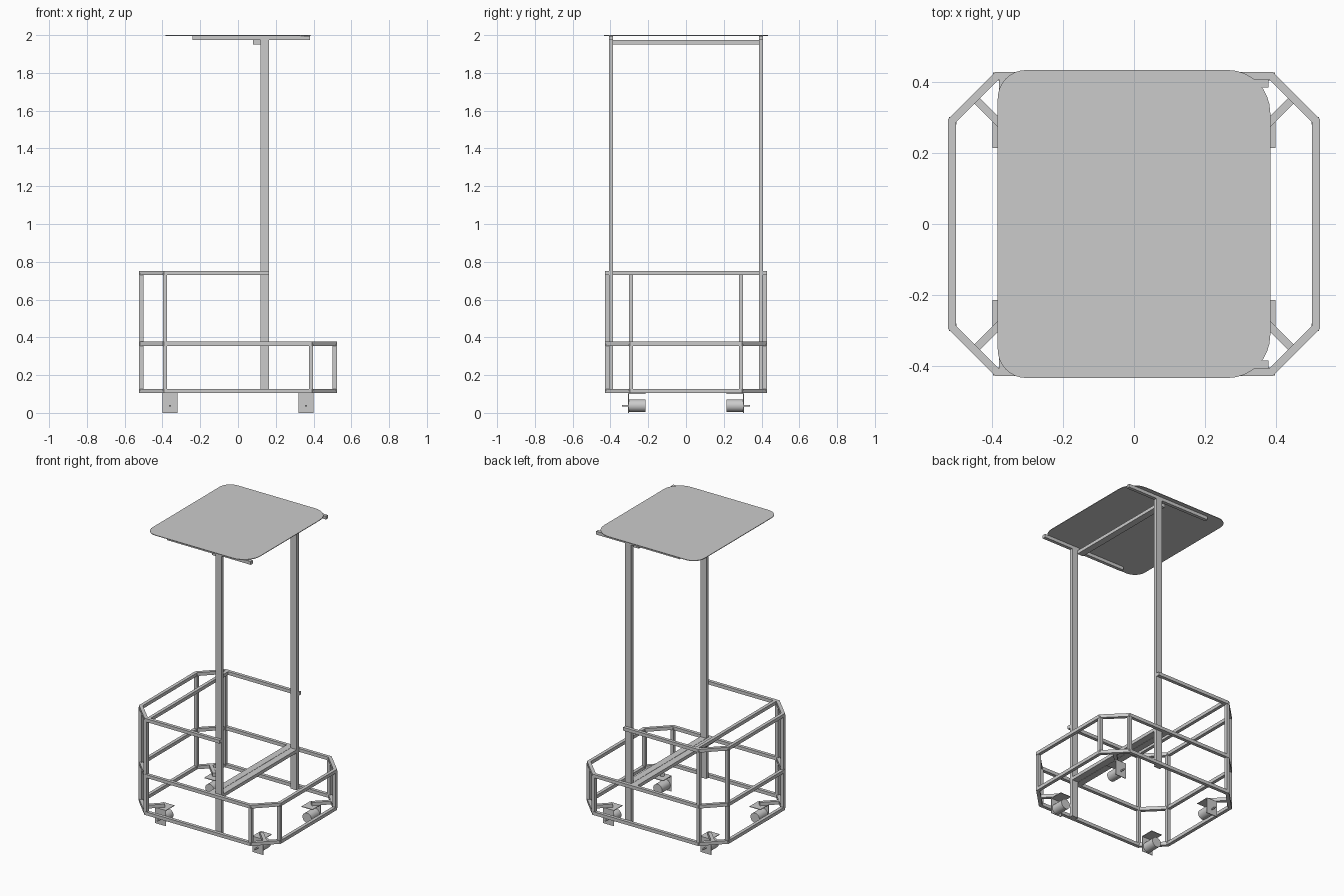
import bpy, bmesh, math
from mathutils import Vector, Matrix

cube = bpy.data.objects.get("Cube")
if cube:
    bpy.data.objects.remove(cube)

# One bare metal colour
metal = bpy.data.materials.new("light_grey_metal")
metal.use_nodes = True
GREY = (0.6, 0.6, 0.6, 1)
metal.diffuse_color = GREY
metal.node_tree.nodes["Principled BSDF"].inputs["Base Color"].default_value = GREY

T = 0.022                                # tube width
X, Y, CX, CY = 0.514, 0.419, 0.387, 0.292  # frame centre lines and chamfers
LOW, MID, TOP = 0.116, 0.366, 0.74         # rail heights
POST_X, POST_Y = 0.142, 0.397


def finish(name, bm):
    bmesh.ops.recalc_face_normals(bm, faces=bm.faces)
    mesh = bpy.data.meshes.new(name)
    bm.to_mesh(mesh)
    bm.free()
    mesh.materials.append(metal)
    obj = bpy.data.objects.new(name, mesh)
    bpy.context.collection.objects.link(obj)
    return obj


def box(name, centre, size, angle=0):
    bm = bmesh.new()
    m = Matrix.Translation(centre) @ Matrix.Rotation(angle, 4, "Z") @ Matrix.Diagonal((*size, 1))
    bmesh.ops.create_cube(bm, size=1, matrix=m)
    return finish(name, bm)


def rail(name, points, z, closed):
    """Square tube swept along a flat path with mitred corners."""
    bm = bmesh.new()
    pts = [Vector(p) for p in points]
    n = len(pts)
    sections = []
    for i, p in enumerate(pts):
        before = (p - pts[i - 1]).normalized() if closed or i else None
        after = (pts[(i + 1) % n] - p).normalized() if closed or i < n - 1 else None
        before, after = before or after, after or before
        along = (before + after).normalized()
        side = Vector((-along.y, along.x)) * (T / 2 / along.dot(after))
        sections.append([bm.verts.new((*(p + side * s), z + h * T / 2))
                         for s, h in ((-1, -1), (1, -1), (1, 1), (-1, 1))])
    for i in range(n if closed else n - 1):
        a, b = sections[i], sections[(i + 1) % n]
        for k in range(4):
            j = (k + 1) % 4
            bm.faces.new((a[k], a[j], b[j], b[k]))
    if not closed:
        bm.faces.new(sections[0])
        bm.faces.new(sections[-1])
    return finish(name, bm)


# Octagonal frame rails, the upper one open towards the low end
left_half = [(CX, -Y), (X, -CY), (X, CY), (CX, Y)]
right_half = [(-x, -y) for x, y in left_half]
for name, z in (("bottom_rail", LOW), ("middle_rail", MID)):
    rail(name, left_half + right_half, z, True)
rail("upper_rail", [(0.164, Y)] + right_half + [(0.164, -Y)], TOP, False)
box("upper_crossbar", (-0.37, 0, TOP), (T, 2 * Y, T))

# Corner uprights, tall on one end and short on the other
for sx, height, label in ((-1, TOP, "tall"), (1, MID, "short")):
    for sy in (-1, 1):
        for x, y, angle in ((CX, Y - 0.002, 0), (X - 0.002, CY, 0)):
            box(label + "_upright", (sx * x, sy * y, (LOW + height) / 2),
                (T, T, height - LOW), angle)

# Double-tube roof posts, roof rails and the bar joining them
for sy in (-1, 1):
    for dx in (-T / 2, T / 2):
        box("roof_post", (POST_X + dx, sy * POST_Y, 1.04), (T, T, 1.87))
    box("roof_rail", (0.07, sy * POST_Y, 1.985), (0.62, T, T))
box("roof_crossbar", (0.102, 0, 1.962), (0.045, 2 * POST_Y - T, T))

# Middle bench bars between the posts
for x in (POST_X, POST_X - 0.046):
    box("bench_bar", (x, 0, MID), (0.044, 2 * Y - T, T))

# Thin roof panel with rounded corners, rounder at the low end
bm = bmesh.new()
outline = []
for sx, sy, start in ((1, 1, 0), (-1, 1, 90), (-1, -1, 180), (1, -1, 270)):
    r = 0.12 if sx > 0 else 0.08
    for step in range(9):
        a = math.radians(start + step * 90 / 8)
        outline.append(bm.verts.new((sx * (0.385 - r) + r * math.cos(a),
                                     sy * (0.435 - r) + r * math.sin(a), 1.996)))
face = bm.faces.new(outline)
lift = bmesh.ops.extrude_face_region(bm, geom=[face])
bmesh.ops.translate(bm, vec=(0, 0, 0.004),
                    verts=[v for v in lift["geom"] if isinstance(v, bmesh.types.BMVert)])
finish("roof_panel", bm)


def cylinder(name, centre, radius, depth, sides):
    bm = bmesh.new()
    m = Matrix.Translation(centre) @ Matrix.Rotation(math.pi / 2, 4, "X")
    bmesh.ops.create_cone(bm, cap_ends=True, segments=sides, radius1=radius,
                          radius2=radius, depth=depth, matrix=m)
    for f in bm.faces:
        f.smooth = len(f.verts) == 4
    for e in bm.edges:
        e.smooth = all(len(f.verts) == 4 for f in e.link_faces)
    return finish(name, bm)


# Drive units: brace, angle bracket, motor and axle at each corner
for sx in (-1, 1):
    for sy in (-1, 1):
        box("corner_brace", (sx * 0.405, sy * 0.31, LOW), (0.13, T, T),
            math.radians(45 * sx * sy))
        box("bracket_top", (sx * 0.36, sy * 0.26, 0.103), (0.08, 0.09, 0.004))
        box("bracket_side", (sx * 0.36, sy * 0.304, 0.0525), (0.08, 0.004, 0.105))
        cylinder("motor", (sx * 0.36, sy * 0.259, 0.038), 0.033, 0.088, 24)
        cylinder("axle", (sx * 0.36, sy * 0.32, 0.038), 0.005, 0.036, 12)
